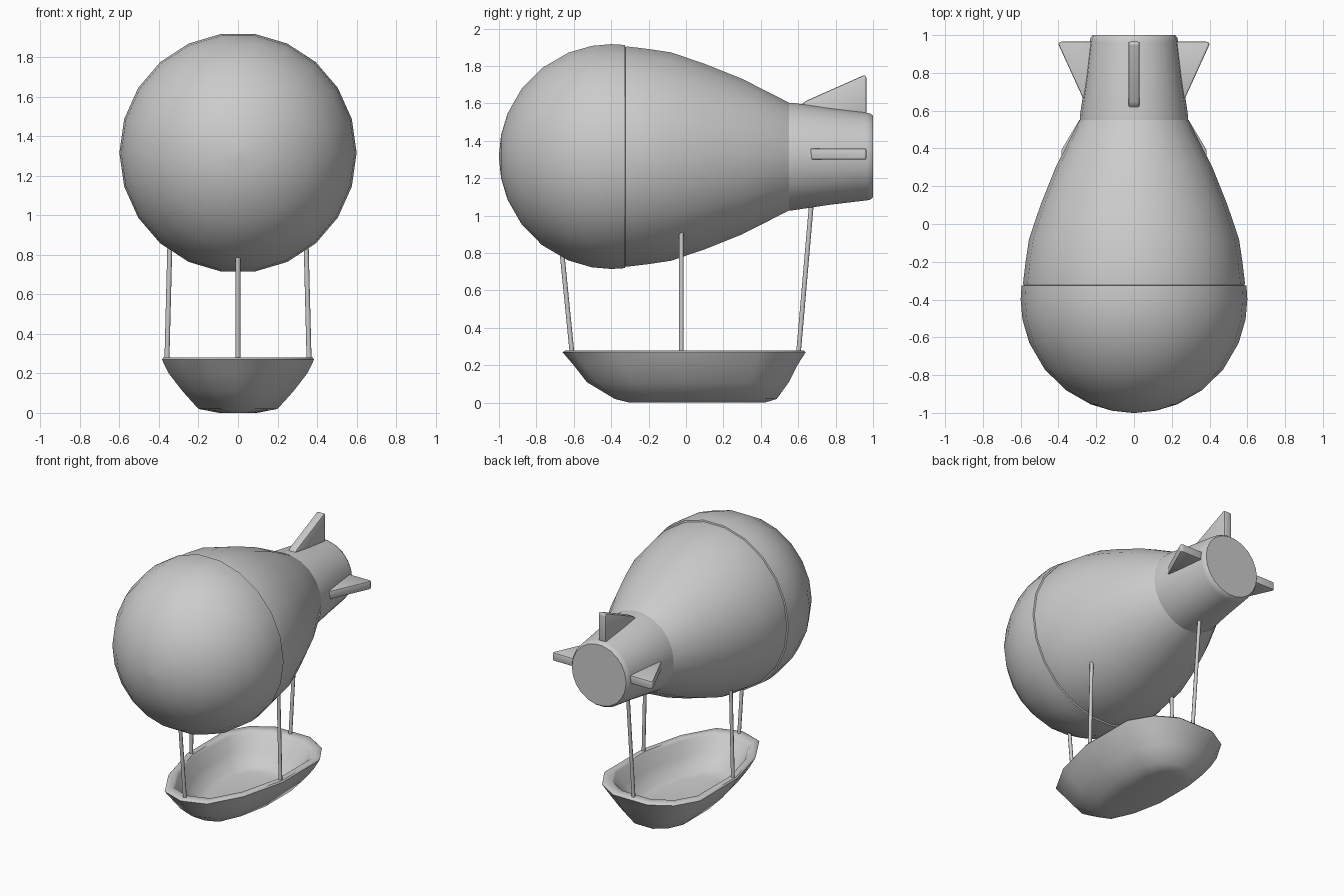
import bpy, bmesh
from math import sin, cos, pi, radians
from mathutils import Vector

if "Cube" in bpy.data.objects:
    bpy.data.objects.remove(bpy.data.objects["Cube"])

AXIS_Z = 1.316


def finish(name, bm, angle=40):
    bmesh.ops.remove_doubles(bm, verts=bm.verts, dist=1e-5)
    bmesh.ops.recalc_face_normals(bm, faces=bm.faces)
    me = bpy.data.meshes.new(name)
    bm.to_mesh(me)
    bm.free()
    ob = bpy.data.objects.new(name, me)
    bpy.context.collection.objects.link(ob)
    bpy.ops.object.select_all(action='DESELECT')
    ob.select_set(True)
    bpy.context.view_layer.objects.active = ob
    bpy.ops.object.shade_smooth_by_angle(angle=radians(angle))
    return ob


def loft(name, rings, angle=40):
    """Skin a list of equal-length rings and cap both ends."""
    bm = bmesh.new()
    rows = [[bm.verts.new(p) for p in r] for r in rings]
    n = len(rows[0])
    for a, b in zip(rows, rows[1:]):
        for i in range(n):
            j = (i + 1) % n
            bm.faces.new((a[i], a[j], b[j], b[i]))
    bm.faces.new(rows[0])
    bm.faces.new(rows[-1])
    return finish(name, bm, angle)


def revolve(name, profile, n=22, angle=40):
    """Turn (y, radius) points around the balloon axis."""
    rings = [[(r * sin(2 * pi * (i + .5) / n), y,
               AXIS_Z + 1.012 * r * cos(2 * pi * (i + .5) / n))
              for i in range(n)] for y, r in profile]
    return loft(name, rings, angle)


def rope(name, a, b, r=.0125):
    a, b = Vector(a), Vector(b)
    d = b - a
    bm = bmesh.new()
    bmesh.ops.create_cone(bm, cap_ends=True, segments=8, radius1=r, radius2=r, depth=d.length)
    bm.transform(d.to_track_quat('Z', 'Y').to_matrix().to_4x4())
    bmesh.ops.translate(bm, verts=bm.verts, vec=(a + b) / 2)
    return finish(name, bm, 50)


def fin(name, outline, place):
    """Flat fin from (y, height above axis) points, 0.06 thick."""
    bm = bmesh.new()
    lo = [bm.verts.new(place(-.03, y, h)) for y, h in outline]
    hi = [bm.verts.new(place(.03, y, h)) for y, h in outline]
    bm.faces.new(lo)
    bm.faces.new(hi)
    for i in range(len(lo)):
        j = (i + 1) % len(lo)
        bm.faces.new((lo[i], lo[j], hi[j], hi[i]))
    bmesh.ops.bevel(bm, geom=bm.edges[:], offset=.008, segments=2,
                    affect='EDGES', profile=.5)
    return finish(name, bm, 40)


# Balloon: round nose, tapering body, tail sleeve
nose = [(-.4 - .6 * cos(radians(a)), .6 * sin(radians(a)))
        for a in (1, 11.25, 22.5, 37, 52, 67.5, 80, 90, 97)]
revolve("balloon_nose", nose + [(-.3, .5)])
revolve("balloon_body", [(-.42, .5), (-.36, .582), (-.31, .587), (-.2, .574), (-.08, .556),
                         (.1, .495), (.3, .415), (.55, .288), (.6, .25)])
revolve("tail_sleeve", [(.52, .26), (.54, .287), (.57, .287), (.77, .257), (.965, .234),
                        (.985, .23), (1.0, .218)])

# Tail fins
top_shape = [(.6, .262), (.64, .297), (.955, .437), (.965, .425), (.965, .2)]
side_shape = [(.66, .24), (.66, .265), (.68, .29), (.965, .405), (.965, .2)]
side_shape = [(.65, .25), (.67, .272), (.955, .402), (.965, .39), (.965, .2)]
fin("top_fin", top_shape, lambda t, y, h: (t, y, AXIS_Z + h))
for s, n in ((-1, "left_fin"), (1, "right_fin")):
    fin(n, side_shape, lambda t, y, h: (s * h, y, 1.33 + t))

# Gondola: hull-shaped rings outside, over the rim, and down inside
half = [(0, -.66), (.17, -.60), (.30, -.37), (.385, -.04), (.385, .39), (.29, .55), (.14, .64)]
plan = half + [(-x, y) for x, y in reversed(half[1:])]


def hull_ring(z, sx, y0, y1):
    return [(x * sx, y0 + (y + .66) / 1.3 * (y1 - y0), z) for x, y in plan]


loft("gondola", [hull_ring(*r) for r in (
    (0, .25, -.30, .42), (.02, .52, -.38, .485), (.11, .73, -.53, .55), (.2, .91, -.60, .595),
    (.27, 1, -.66, .64), (.28, .98, -.645, .63), (.28, .88, -.585, .57), (.265, .85, -.565, .55),
    (.17, .74, -.49, .48), (.09, .58, -.38, .40), (.075, .45, -.30, .34))], 50)

# Suspension ropes
rope("front_rope", (0, -.608, .25), (0, -.665, .82))
rope("rear_rope", (0, .6, .25), (0, .672, 1.08))
for s, n in ((-1, "left_rope"), (1, "right_rope")):
    rope(n, (s * .36, -.025, .25), (s * .343, -.025, .92))
